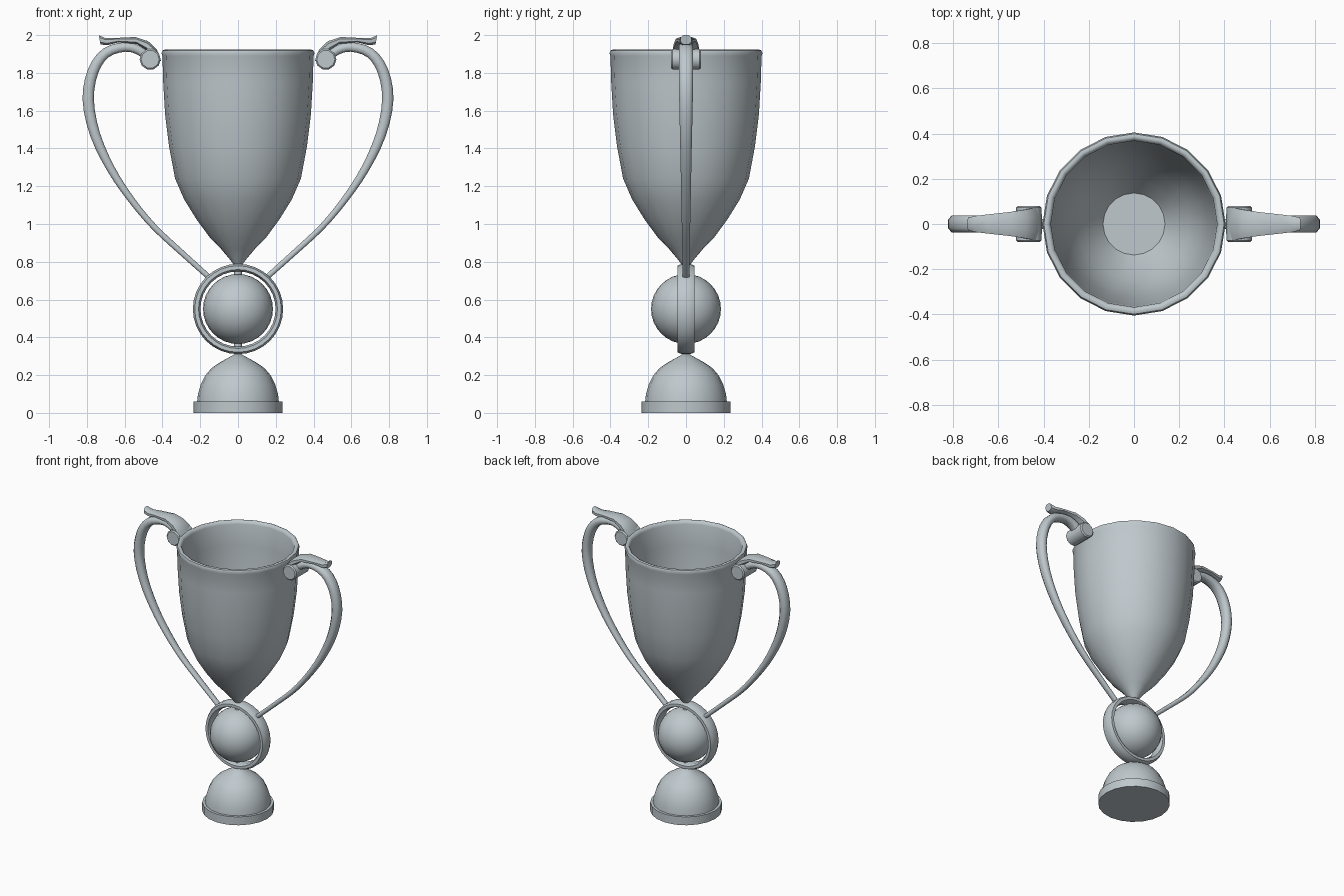
import bpy, bmesh, math
from mathutils import Vector

if "Cube" in bpy.data.objects:
    bpy.data.objects.remove(bpy.data.objects["Cube"])

silver = bpy.data.materials.new("pale silver")
silver.diffuse_color = (0.52, 0.58, 0.61, 1)
silver.use_nodes = True
silver.node_tree.nodes["Principled BSDF"].inputs["Base Color"].default_value = silver.diffuse_color


def finish(name, bm, angle=40, mirror=False):
    bmesh.ops.remove_doubles(bm, verts=bm.verts, dist=1e-5)
    bmesh.ops.recalc_face_normals(bm, faces=bm.faces)
    me = bpy.data.meshes.new(name)
    bm.to_mesh(me)
    bm.free()
    ob = bpy.data.objects.new(name, me)
    bpy.context.collection.objects.link(ob)
    me.materials.append(silver)
    bpy.ops.object.select_all(action='DESELECT')
    ob.select_set(True)
    bpy.context.view_layer.objects.active = ob
    bpy.ops.object.shade_smooth_by_angle(angle=math.radians(angle))
    if mirror:
        ob.modifiers.new("mirror", 'MIRROR').use_axis[0] = True
    return ob


def skin(bm, rings, closed=False):
    n = len(rings[0])
    loops = [[bm.verts.new(p) for p in r] for r in rings]
    pairs = list(zip(loops, loops[1:]))
    if closed:
        pairs.append((loops[-1], loops[0]))
    for a, b in pairs:
        for i in range(n):
            j = (i + 1) % n
            bm.faces.new((a[i], a[j], b[j], b[i]))
    if not closed:
        bm.faces.new(loops[0])
        bm.faces.new(loops[-1])


def lathe(name, profile, n=20, angle=40):
    bm = bmesh.new()
    skin(bm, [[(r * math.cos(2 * math.pi * i / n), r * math.sin(2 * math.pi * i / n), z)
               for i in range(n)] for r, z in profile])
    return finish(name, bm, angle)


# rounded cross-section: u across the path in the xz plane, v along y
SECTION = [(1, .5), (.5, 1), (-.5, 1), (-1, .5), (-1, -.5), (-.5, -1), (.5, -1), (1, -.5)]


def section(outer, inner, width):
    o, i = Vector(outer), Vector(inner)
    c, h = (o + i) / 2, (o - i) / 2
    return [(c.x + h.x * u, width * v, c.y + h.y * u) for u, v in SECTION]


def smooth_path(pts, steps=3):
    out = []
    p = [Vector(q) for q in pts]
    for i in range(len(p) - 1):
        a, b, c, d = p[max(i - 1, 0)], p[i], p[i + 1], p[min(i + 2, len(p) - 1)]
        for s in range(steps):
            t = s / steps
            out.append(0.5 * (2 * b + (c - a) * t + (2 * a - 5 * b + 4 * c - d) * t * t
                              + (3 * b - a - 3 * c + d) * t ** 3))
    return out + [p[-1]]


# base
lathe("base_plinth", [(.235, 0), (.235, .06), (.215, .06)])
lathe("base_dome", [(.217, .055), (.212, .10), (.197, .15), (.172, .20), (.14, .237),
                    (.10, .265), (.055, .29), (.015, .312)])

# ball with its pins
bm = bmesh.new()
bmesh.ops.create_uvsphere(bm, u_segments=24, v_segments=16, radius=.185)
bmesh.ops.translate(bm, verts=bm.verts, vec=(0, 0, .55))
finish("ball", bm)
lathe("lower_pin", [(.02, .325), (.02, .38)], 12)
lathe("upper_pin", [(.02, .72), (.02, .775)], 12)

# flat band ring around the ball
bm = bmesh.new()
rings = []
for k in range(32):
    c, s = math.cos(k * math.pi / 16), math.sin(k * math.pi / 16)
    rings.append(section((.239 * c, .55 + .239 * s), (.199 * c, .55 + .199 * s), .045))
skin(bm, rings, True)
finish("ring", bm, 60)

# cup with rolled rim and flat floor inside
lathe("cup", [(.015, .775), (.045, .815), (.09, .868), (.15, .93), (.22, 1.025), (.285, 1.13),
              (.333, 1.24), (.365, 1.41), (.386, 1.58), (.396, 1.75), (.400, 1.89),
              (.405, 1.905), (.399, 1.919), (.387, 1.923), (.374, 1.917), (.368, 1.90),
              (.362, 1.75), (.350, 1.58), (.328, 1.41), (.296, 1.24), (.248, 1.13),
              (.19, 1.03), (.137, .96)], angle=46)

# handles: (x, z, half thickness, half width in y)
path = smooth_path([(.155, .72, .014, .018), (.30, .85, .015, .02), (.445, .985, .016, .022),
                    (.566, 1.13, .018, .025), (.672, 1.29, .022, .028), (.757, 1.475, .027, .032),
                    (.793, 1.66, .030, .036), (.767, 1.81, .029, .038), (.70, 1.905, .027, .038),
                    (.60, 1.937, .025, .036), (.525, 1.92, .024, .036), (.475, 1.88, .024, .036)])
bm = bmesh.new()
rings = []
for k, p in enumerate(path):
    d = path[min(k + 1, len(path) - 1)] - path[max(k - 1, 0)]
    nrm = Vector((d[1], -d[0])).normalized() * p[2]
    c = Vector((p[0], p[1]))
    rings.append(section(c + nrm, c - nrm, p[3]))
skin(bm, rings)
finish("handles", bm, 60, True)

# leaf over the top of each handle: top point, bottom point, half width
leaf = [((.737, 2.0), (.728, 1.95), .028), ((.705, 1.985), (.69, 1.947), .036),
        ((.645, 1.985), (.63, 1.962), .043), ((.545, 1.99), (.535, 1.953), .054),
        ((.476, 1.968), (.485, 1.92), .064), ((.43, 1.925), (.455, 1.895), .072),
        ((.407, 1.863), (.43, 1.86), .075)]
bm = bmesh.new()
skin(bm, [section(*s) for s in leaf])
finish("handle_leaves", bm, 45, True)

# scroll roll at the end of each handle
bm = bmesh.new()
skin(bm, [[(.465 + r * math.cos(i * math.pi / 5), y, 1.872 + r * math.sin(i * math.pi / 5))
           for i in range(10)] for y, r in ((-.08, .048), (-.072, .056), (.072, .056), (.08, .048))])
finish("handle_scrolls", bm, 40, True)
